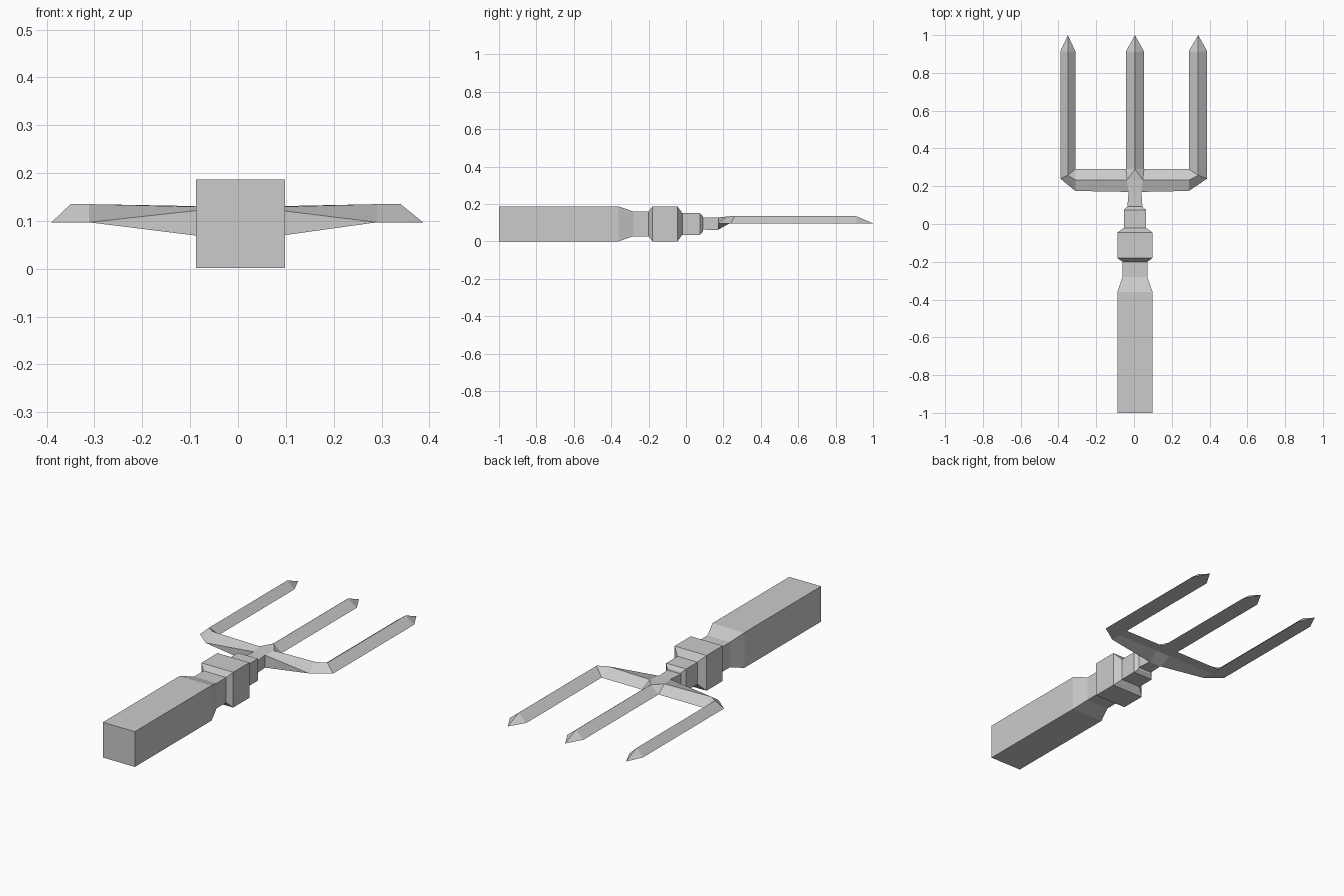
import bpy, bmesh

cube = bpy.data.objects.get("Cube")
if cube:
    bpy.data.objects.remove(cube, do_unlink=True)

grey = bpy.data.materials.new("plain grey")
grey.use_nodes = True
COLOUR = (0.6, 0.6, 0.6, 1)
grey.diffuse_color = COLOUR
grey.node_tree.nodes["Principled BSDF"].inputs["Base Color"].default_value = COLOUR

CX = 0.005             # centre line of grip and middle tine
LOW, RIDGE = 0.097, 0.135   # flat underside and ridge of the tines


def loft(name, rings, cap_start=False, cap_end=False):
    """Skin matching closed rings of points; repeated points are welded."""
    bm = bmesh.new()
    loops = [[bm.verts.new(p) for p in ring] for ring in rings]
    for a, b in zip(loops, loops[1:]):
        for i in range(len(a)):
            j = (i + 1) % len(a)
            bm.faces.new((a[i], a[j], b[j], b[i]))
    if cap_start:
        bm.faces.new(loops[0][::-1])
    if cap_end:
        bm.faces.new(loops[-1])
    bmesh.ops.remove_doubles(bm, verts=bm.verts, dist=0.0005)
    bmesh.ops.recalc_face_normals(bm, faces=bm.faces)
    mesh = bpy.data.meshes.new(name)
    bm.to_mesh(mesh)
    bm.free()
    mesh.materials.append(grey)
    obj = bpy.data.objects.new(name, mesh)
    bpy.context.collection.objects.link(obj)
    return obj


def box_ring(y, hx, hz, z=0.094):
    return [(CX + sx * hx, y, z + sz * hz)
            for sx, sz in ((-1, -1), (1, -1), (1, 1), (-1, 1))]


# Square grip, collar and stepped neck along one axis
def shaft(name, steps, **caps):
    loft(name, [box_ring(y, h, h) for y, h in steps], **caps)


shaft("grip", [(-1, .093), (-.36, .093), (-.28, .066), (-.2, .066)], cap_start=True)
shaft("collar", [(-.2, .066), (-.18, .093), (-.045, .093), (-.02, .058)])
shaft("ferrule", [(-.02, .058), (.075, .058), (.09, .042)])
loft("neck", [box_ring(.09, .042, .042), box_ring(.092, .04, .032, .095),
              box_ring(.17, .034, .033, .095)])


# Crossbar arm that turns the corner into an outer tine
def arm(name, side, outer, ridge, inner):
    def at_hub(dx, y, z):
        return (CX + side * dx, y, z)
    hub = [at_hub(.034, .17, .128), at_hub(.042, .233, .13),
           at_hub(.0475, .29, LOW), at_hub(.042, .233, LOW), at_hub(.034, .17, .062)]
    front, back = (inner, .175, LOW), (inner, .29, LOW)
    bend = [front, (inner, .233, RIDGE), back, (inner, .233, LOW), front]
    corner = (outer, .24, LOW)
    turn = [corner, (ridge, .258, RIDGE), back, (inner, .233, LOW), corner]
    end = (outer, .915, LOW)
    shoulder = [end, (ridge, .91, RIDGE), (inner, .915, LOW), (inner, .915, LOW), end]
    turn_base = [corner, (ridge, .258, RIDGE), back, back, corner]
    tip = [(ridge, 1, LOW)] * 5
    loft(name + "_crossbar", [hub, bend, turn, turn_base])
    loft(name + "_tine", [turn_base, shoulder, tip])


arm("right", -1, -.39, -.35, -.311)
arm("left", 1, .387, .34, .29)


# Middle tine with a three-sided section
def tri(y, ridge_y):
    return [(CX - .0475, y, LOW), (CX, ridge_y, RIDGE), (CX + .0475, y, LOW)]


loft("middle_tine", [tri(.29, .29), tri(.915, .91), [(CX, 1, LOW)] * 3])

# Hub joining neck, crossbar and middle tine
bm = bmesh.new()


def pair(dx, y, z):
    return [bm.verts.new((CX + s * dx, y, z)) for s in (-1, 1)]


neck_top, crown = pair(.034, .17, .128), pair(.042, .233, .13)
neck_low, belly = pair(.034, .17, .062), pair(.042, .233, LOW)
root = pair(.0475, .29, LOW)
apex = bm.verts.new((CX, .29, RIDGE))
bm.faces.new((neck_top[0], neck_top[1], crown[1], crown[0]))
bm.faces.new((crown[0], crown[1], apex))
bm.faces.new((crown[1], root[1], apex))
bm.faces.new((root[0], crown[0], apex))
bm.faces.new((neck_low[1], neck_low[0], belly[0], belly[1]))
bm.faces.new((belly[1], belly[0], root[0], root[1]))
mesh = bpy.data.meshes.new("hub")
bm.to_mesh(mesh)
bm.free()
mesh.materials.append(grey)
bpy.context.collection.objects.link(bpy.data.objects.new("hub", mesh))
